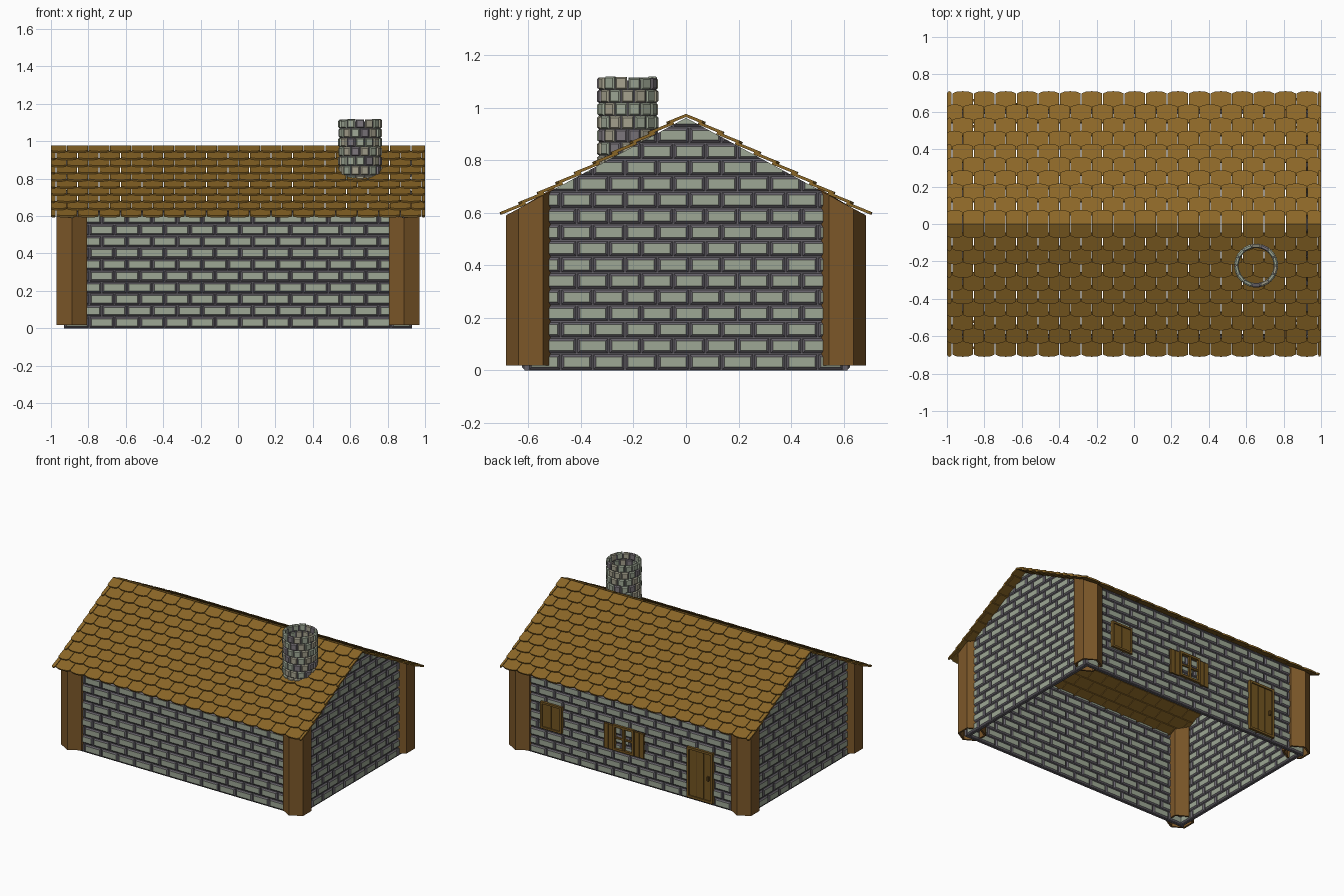
import bpy, bmesh, math, random
from mathutils import Vector, Matrix

if "Cube" in bpy.data.objects:
    bpy.data.objects.remove(bpy.data.objects["Cube"])

random.seed(4)
SLOPE = 0.385 / 0.71          # roof fall per unit of y
RIDGE = 0.962                 # underside of the roof at y = 0


def mat(name, r, g, b):
    m = bpy.data.materials.new(name)
    m.diffuse_color = (r, g, b, 1)
    m.use_nodes = True
    m.node_tree.nodes["Principled BSDF"].inputs["Base Color"].default_value = m.diffuse_color
    return m


STONE = mat("stone", 0.34, 0.39, 0.30)
MORTAR = mat("mortar", 0.13, 0.12, 0.14)
STONE_WARM = mat("stone_warm", 0.38, 0.36, 0.27)
STONE_DARK = mat("stone_dark", 0.20, 0.18, 0.20)
TILE = mat("roof_tile", 0.26, 0.135, 0.02)
WOOD = mat("post_wood", 0.20, 0.095, 0.022)
PLANK = mat("plank_wood", 0.17, 0.09, 0.015)
FRAME = mat("frame_wood", 0.10, 0.05, 0.01)


def loft(bm, rings, side_mats=None, cap_mat=0, caps=True):
    """Join equal rings of points with quads, then close the ends."""
    vs = [[bm.verts.new(p) for p in r] for r in rings]
    n = len(vs[0])
    for k in range(len(vs) - 1):
        for i in range(n):
            j = (i + 1) % n
            f = bm.faces.new((vs[k][i], vs[k][j], vs[k + 1][j], vs[k + 1][i]))
            f.material_index = side_mats[k] if side_mats else 0
    if caps:
        for r in (vs[0][::-1], vs[-1]):
            bm.faces.new(r).material_index = cap_mat


def clip_to_roof(bm, drop=0.0):
    """Cut away everything above the two roof slopes."""
    for s in (1, -1):
        bmesh.ops.bisect_plane(bm, geom=bm.verts[:] + bm.edges[:] + bm.faces[:],
                               plane_co=(0, 0, RIDGE - drop),
                               plane_no=Vector((0, s * SLOPE, 1)).normalized(),
                               clear_outer=True)


def finish(bm, name, mats):
    bmesh.ops.recalc_face_normals(bm, faces=bm.faces[:])
    me = bpy.data.meshes.new(name)
    bm.to_mesh(me)
    bm.free()
    for m in mats:
        me.materials.append(m)
    ob = bpy.data.objects.new(name, me)
    bpy.context.scene.collection.objects.link(ob)
    return ob


def box(bm, x0, x1, y0, y1, z0, z1, m=0):
    loft(bm, [[(x0, y0, z), (x1, y0, z), (x1, y1, z), (x0, y1, z)] for z in (z0, z1)],
         [m], m)


# Stone walls: mortar slab with chamfered blocks showing on both faces
T, ROW = 0.036, 0.0617


def wall(name, half, pitch, rows, place):
    bm = bmesh.new()

    def rect(u0, u1, z0, z1, d, i=0.0):
        return [place(u, d, z) for u, z in ((u0 + i, z0 + i), (u1 - i, z0 + i),
                                            (u1 - i, z1 - i), (u0 + i, z1 - i))]
    top = rows * ROW
    core = T / 2 - 0.009
    loft(bm, [rect(-half, half, 0, top, -core), rect(-half, half, 0, top, core)], [1], 1)
    for r in range(rows):
        z0, z1 = r * ROW + 0.004, (r + 1) * ROW - 0.002
        u = -half - (pitch / 2 if r % 2 else 0)
        while u < half:
            a, b = max(u, -half) + 0.003, min(u + pitch, half) - 0.003
            u += pitch
            if b - a < 0.03:
                continue
            h = T / 2
            loft(bm, [rect(a, b, z0, z1, -h, 0.009), rect(a, b, z0, z1, -h + 0.008),
                      rect(a, b, z0, z1, h - 0.008), rect(a, b, z0, z1, h, 0.009)],
                 [1, 1, 1], 0)
    clip_to_roof(bm)
    finish(bm, name, [STONE, MORTAR])


WX, WY = 0.93 - T / 2, 0.625 - T / 2
for s, a, b in ((-1, "front_wall", "left_gable_wall"), (1, "back_wall", "right_gable_wall")):
    wall(a, 0.93, 0.1345, 11, lambda u, d, z, s=s: (u, s * WY + d, z))
    wall(b, 0.60, 0.1225, 16, lambda u, d, z, s=s: (s * WX + d, u, z))

# Hexagonal corner posts, hollow, cut at the roof slope
for sx, nx in ((-1, "left"), (1, "right")):
    for sy, ny in ((-1, "front"), (1, "back")):
        bm = bmesh.new()
        loft(bm, [[(sx * 0.888 + 0.094 * math.sin(k * math.pi / 3),
                    sy * 0.592 + 0.094 * math.cos(k * math.pi / 3), z) for k in range(6)]
                  for z in (0.018, 0.8)], caps=False)
        clip_to_roof(bm)
        ob = finish(bm, f"{ny}_{nx}_post", [WOOD])
        sol = ob.modifiers.new("thickness", 'SOLIDIFY')
        sol.thickness, sol.offset = 0.014, -1

# Roof: ten overlapping rows of staggered tiles with rounded lower edges
ANG = math.atan(SLOPE)
TILT, THICK, PITCH = 0.11, 0.011, 0.115
for side, name in ((-1, "front_roof_tiles"), (1, "back_roof_tiles")):
    bm = bmesh.new()
    for r in range(10):
        ye = 0.706 - 0.0705 * r
        ze = 0.592 + 0.0705 * r * SLOPE
        a = ANG - TILT
        length = 0.105 if r < 9 else 0.081
        down = Vector((0, side * math.cos(a), -math.sin(a)))
        up = Vector((0, side * math.sin(a), math.cos(a)))
        edge = Vector((0, side * ye, ze))
        x = -0.973 - PITCH - (PITCH / 2 if r % 2 else 0)
        while x < 1:
            x0, x1 = max(x + 0.002, -1), min(x + PITCH - 0.002, 1)
            x += PITCH
            if x1 - x0 < 0.008:
                continue
            w = x1 - x0
            prof = [(0, -length), (0, -0.013), (0.2, -0.003), (0.5, 0), (0.8, -0.003),
                    (1, -0.013), (1, -length)]
            loft(bm, [[edge + Vector((x0 + w * t, 0, 0)) + down * d + up * h for t, d in prof]
                      for h in (0, THICK)])
    finish(bm, name, [TILE])

# Round chimney of mixed stones, cut just under the roof
bm = bmesh.new()
CX, CY, N = 0.653, -0.222, 14


def polar(r, a, z):
    return (CX + r * math.cos(a), CY + r * math.sin(a), z)


for r0, r1 in ((0.098, 0.109),):
    n = 28
    rings = [[polar(r, k * math.tau / n, z) for k in range(n)]
             for r, z in ((r0, 0.72), (r1, 0.72), (r1, 1.105), (r0, 1.105), (r0, 0.72))]
    loft(bm, rings, [3] * 4, caps=False)
for r in range(8):
    z0 = 0.72 + r * 0.05
    for k in range(N):
        mid = (k + 0.5 * (r % 2)) * math.tau / N
        hw = math.pi / N - 0.025
        z1 = z0 + 0.048 + (random.uniform(-0.006, 0.001) if r == 7 else 0)
        m = random.choice((0, 0, 1, 2))
        rings = []
        for rad, i in ((0.094, 0.006), (0.100, 0), (0.111, 0), (0.1175, 0.006)):
            w = hw - i / rad
            rings.append([polar(rad, mid - w, z0 + i), polar(rad, mid + w, z0 + i),
                          polar(rad, mid + w, z1 - i), polar(rad, mid - w, z1 - i)])
        loft(bm, rings, [m] * 3, m)
# keep only what rises from the front slope
bmesh.ops.bisect_plane(bm, geom=bm.verts[:] + bm.edges[:] + bm.faces[:],
                       plane_co=(0, 0, RIDGE - 0.005),
                       plane_no=Vector((0, -SLOPE, 1)).normalized(), clear_inner=True)
finish(bm, "chimney", [STONE, STONE_WARM, STONE_DARK, MORTAR])

# Door and windows on the back wall
Y = 0.618


def planks(bm, x0, x1, z0, z1, n, y1=0.012):
    """Vertical boards over a darker backing."""
    box(bm, x0, x1, Y, Y + y1 - 0.001, z0, z1, 1)
    w = (x1 - x0) / n
    for k in range(n):
        box(bm, x0 + k * w + 0.002, x0 + (k + 1) * w - 0.002, Y, Y + y1 + 0.004, z0, z1)


def frame(bm, x0, x1, z0, z1, t, d, m=0):
    for a, b, c, e in ((x0, x0 + t, z0, z1), (x1 - t, x1, z0, z1),
                       (x0 + t, x1 - t, z1 - t, z1), (x0 + t, x1 - t, z0, z0 + t)):
        box(bm, a, b, Y, Y + d, c, e, m)


bm = bmesh.new()
planks(bm, -0.645, -0.47, 0.03, 0.37, 3)
frame(bm, -0.66, -0.455, 0.02, 0.385, 0.016, 0.024)
box(bm, -0.632, -0.618, Y, Y + 0.03, 0.18, 0.21, 1)
finish(bm, "door", [PLANK, FRAME])

bm = bmesh.new()
planks(bm, 0.56, 0.71, 0.215, 0.385, 2)
frame(bm, 0.55, 0.72, 0.205, 0.397, 0.014, 0.024)
finish(bm, "closed_shutter_window", [PLANK, FRAME])

bm = bmesh.new()
frame(bm, -0.03, 0.14, 0.2, 0.385, 0.016, 0.024)
box(bm, 0.047, 0.063, Y, Y + 0.022, 0.2, 0.385)
box(bm, -0.03, 0.14, Y, Y + 0.018, 0.286, 0.298)
planks(bm, 0.14, 0.217, 0.197, 0.375, 2)
planks(bm, -0.107, -0.03, 0.197, 0.375, 2)
finish(bm, "open_shutter_window", [PLANK, FRAME])
